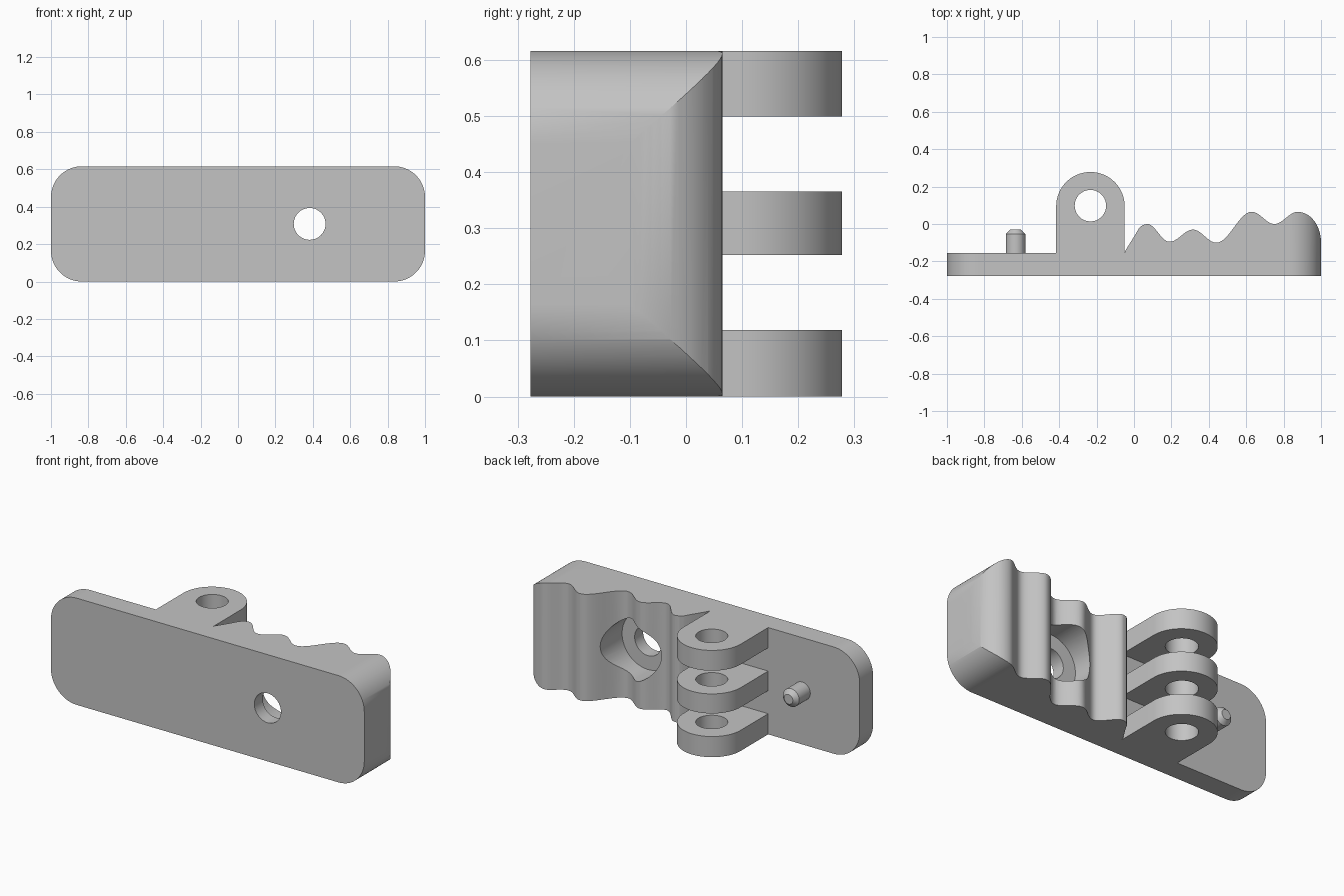
import bpy, bmesh, math
from mathutils import Vector

cube = bpy.data.objects.get("Cube")
if cube:
    bpy.data.objects.remove(cube, do_unlink=True)

H = 0.616          # total height
MID = H / 2
FRONT, PLATE_BACK = -0.277, -0.155

grey = bpy.data.materials.new("plain grey")
grey.use_nodes = True
colour = (0.55, 0.55, 0.55, 1)
grey.diffuse_color = colour
grey.node_tree.nodes["Principled BSDF"].inputs["Base Color"].default_value = colour


def arc(cx, cy, r, start, end, steps):
    angles = [math.radians(start + (end - start) * i / steps) for i in range(steps + 1)]
    return [(cx + r * math.cos(a), cy + r * math.sin(a)) for a in angles]


def circle(cx, cy, r, steps=64):
    return arc(cx, cy, r, 0, 360, steps)[:-1]


def prism(name, outline, axis, lo, hi):
    """Extrude a flat outline along z (outline in x, y) or along y (outline in x, z)."""
    bm = bmesh.new()
    place = (lambda a, b: (a, b, lo)) if axis == "z" else (lambda a, b: (a, lo, b))
    face = bm.faces.new([bm.verts.new(place(a, b)) for a, b in outline])
    new = bmesh.ops.extrude_face_region(bm, geom=[face])["geom"]
    shift = Vector((0, 0, hi - lo)) if axis == "z" else Vector((0, hi - lo, 0))
    bmesh.ops.translate(bm, vec=shift, verts=[v for v in new if isinstance(v, bmesh.types.BMVert)])
    bmesh.ops.recalc_face_normals(bm, faces=bm.faces)
    mesh = bpy.data.meshes.new(name)
    bm.to_mesh(mesh)
    bm.free()
    mesh.materials.append(grey)
    obj = bpy.data.objects.new(name, mesh)
    bpy.context.collection.objects.link(obj)
    return obj


def select(obj):
    bpy.ops.object.select_all(action="DESELECT")
    obj.select_set(True)
    bpy.context.view_layer.objects.active = obj


def boolean(obj, cutter, operation="DIFFERENCE"):
    mod = obj.modifiers.new("cut", "BOOLEAN")
    mod.operation, mod.solver, mod.object = operation, "EXACT", cutter
    select(obj)
    bpy.ops.object.modifier_apply(modifier=mod.name)
    bpy.data.objects.remove(cutter, do_unlink=True)


def smooth(obj):
    select(obj)
    bpy.ops.object.shade_smooth_by_angle(angle=math.radians(30))


# Wavy grip line: cosine waves between crests and valleys
turns = [(0.07, 0), (0.19, -0.095), (0.315, -0.03), (0.44, -0.1),
         (0.63, 0.065), (0.75, 0), (0.875, 0.065)]
wave = [(-0.045, -0.14), (0.005, -0.06), (0.025, -0.025), (0.045, -0.006)]
STEPS = 14
for (x0, y0), (x1, y1) in zip(turns, turns[1:]):
    for i in range(STEPS):
        t = i / STEPS
        wave.append((x0 + (x1 - x0) * t, y0 + (y1 - y0) * (1 - math.cos(math.pi * t)) / 2))
# Rounded nose at the end of the jaw
for i in range(STEPS + 1):
    a = math.pi / 2 * i / STEPS
    wave.append((0.875 + 0.125 * math.sin(a), -0.1 + 0.165 * math.cos(a)))

# Jaw body: side profile trimmed by a rounded rectangle
profile = [(1, FRONT), (-1, FRONT), (-1, PLATE_BACK), (-0.05, PLATE_BACK)] + wave
body = prism("jaw_body", profile, "z", 0, H)
R = 0.165
rounded = []
for cx, cz, start in ((1 - R, H - R, 0), (R - 1, H - R, 90), (R - 1, R, 180), (1 - R, R, 270)):
    rounded += arc(cx, cz, R, start, start + 90, 20)
boolean(body, prism("corner_trim", rounded, "y", -0.5, 0.5), "INTERSECT")

# Stepped hole through the grip
HOLE_X = 0.383
boolean(body, prism("counterbore", circle(HOLE_X, MID, 0.165), "y", -0.2, 0.5))
boolean(body, prism("bolt_hole", circle(HOLE_X, MID, 0.085), "y", -0.5, 0))
smooth(body)

# Three hinge lugs with a shared pivot hole
LUG_X, LUG_Y, LUG_R = -0.233, 0.095, 0.183
lug_outline = [(LUG_X - LUG_R, PLATE_BACK), (LUG_X + LUG_R, PLATE_BACK)]
lug_outline += arc(LUG_X, LUG_Y, LUG_R, 0, 180, 40)
for name, lo, hi in (("lower", 0, 0.119), ("middle", 0.252, 0.365), ("upper", 0.499, H)):
    lug = prism(name + "_hinge_lug", lug_outline, "z", lo, hi)
    boolean(lug, prism("pivot_hole", circle(LUG_X, LUG_Y + 0.003, 0.084), "z", -1, 1))
    smooth(lug)

# Spring peg with a chamfered tip
PEG_R, CHAMFER = 0.052, 0.024
peg = prism("spring_peg", circle(-0.633, MID, PEG_R, 48), "y", PLATE_BACK - 0.02, -0.03)
bm = bmesh.new()
bm.from_mesh(peg.data)
tip = max(bm.faces, key=lambda f: f.calc_center_median().y)
bmesh.ops.bevel(bm, geom=list(tip.edges), offset=CHAMFER, segments=1, affect="EDGES")
bm.to_mesh(peg.data)
bm.free()
smooth(peg)
